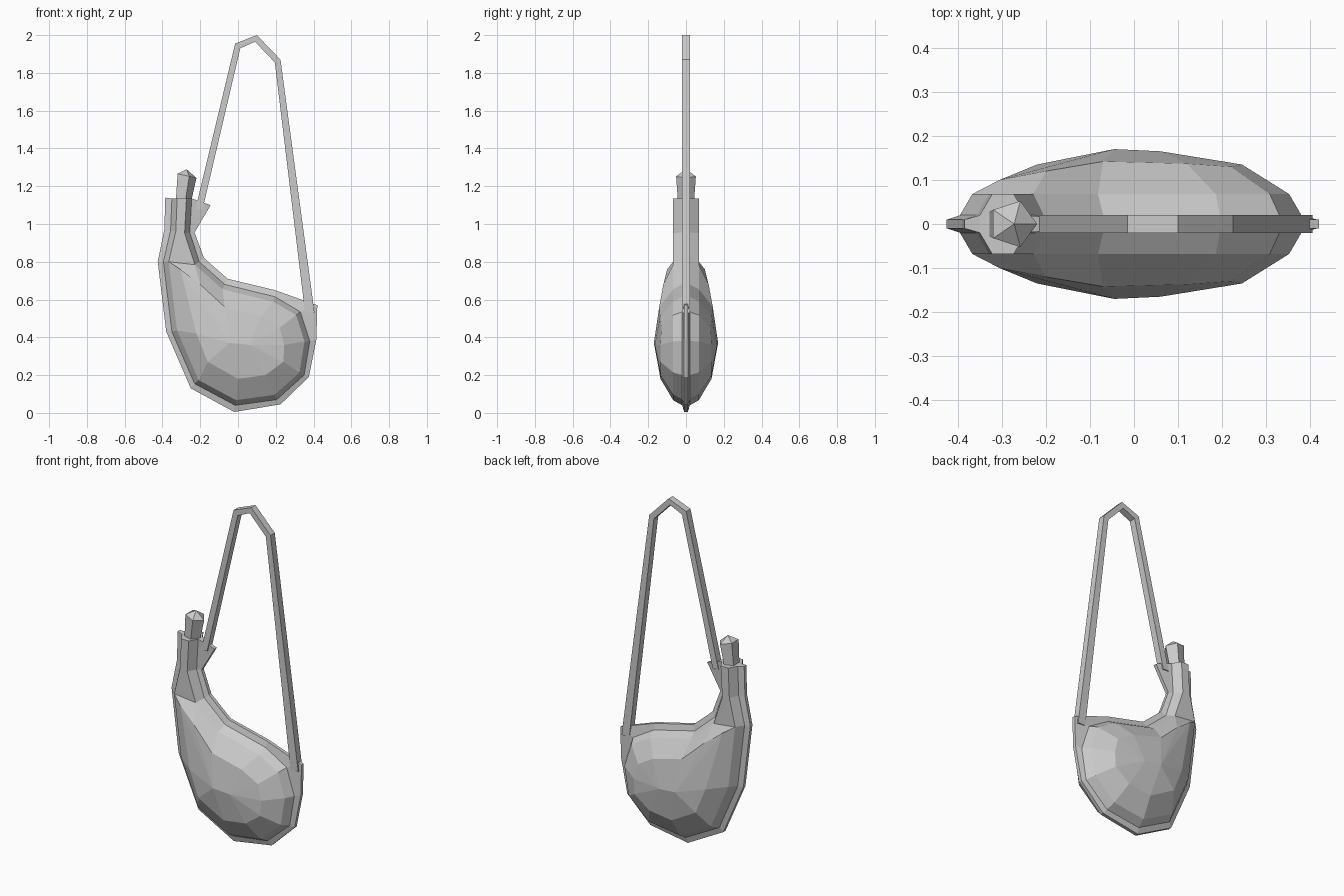
import bpy
import math
from mathutils import Vector

if "Cube" in bpy.data.objects:
    bpy.data.objects.remove(bpy.data.objects["Cube"])


def make_object(name, verts, faces):
    mesh = bpy.data.meshes.new(name)
    mesh.from_pydata([tuple(v) for v in verts], [], faces)
    mesh.validate()
    obj = bpy.data.objects.new(name, mesh)
    bpy.context.collection.objects.link(obj)
    bpy.context.view_layer.objects.active = obj
    bpy.ops.object.select_all(action='DESELECT')
    obj.select_set(True)
    bpy.ops.object.mode_set(mode='EDIT')
    bpy.ops.mesh.select_all(action='SELECT')
    bpy.ops.mesh.normals_make_consistent(inside=False)
    bpy.ops.object.mode_set(mode='OBJECT')
    return obj


# Outline from neck left, down and round to neck right:
# flat seam edge (x, z), then where the seam meets the bag (x, z)
profile = [
    (-.385, 1.14, -.35, 1.135), (-.39, .97, -.357, .965),
    (-.425, .80, -.395, .80), (-.38, .43, -.35, .43),
    (-.25, .13, -.23, .155), (-.02, .005, -.015, .04),
    (.225, .045, .205, .07), (.375, .19, .35, .20),
    (.415, .39, .38, .38), (.42, .57, .33, .535),
    (.195, .65, .195, .615), (-.055, .71, -.07, .68),
    (-.18, .82, -.205, .80), (-.23, .955, -.255, .955),
    (-.145, 1.10, -.245, 1.135)]
# Inner ring of the bulging side: x, depth, z
dome = [(-.305, .10, .76), (-.22, .135, .42), (-.16, .14, .27),
        (0, .135, .18), (.145, .135, .20), (.24, .135, .27),
        (.245, .135, .36), (.22, .13, .45), (.12, .137, .51),
        (-.07, .142, .56), (-.20, .12, .68)]
poles = [(-.045, .17, .37), (.06, .165, .36)]
n, m = len(profile), len(dome)

# Wineskin bag: two mirrored halves with a flat seam
verts, faces = [], []
halves = []
for s in (-1, 1):
    start = len(verts)
    verts += [(p[0], s * .01, p[1]) for p in profile]
    verts += [(p[2], s * .02, p[3]) for p in profile]
    for i in range(n):
        a, b = profile[max(i - 1, 0)], profile[min(i + 1, n - 1)]
        t = Vector((b[2] - a[2], b[3] - a[3])).normalized()
        w = .028
        verts.append((profile[i][2] - t.y * w, s * .068,
                      profile[i][3] + (t.x * w if 0 < i < n - 1 else 0)))
    verts += [(x, s * y, z) for x, y, z in dome + poles]
    O, A, B, C = (start + k * n for k in range(4))
    P = C + m
    halves.append((O, A, B))
    for i in range(n - 1):
        faces.append((O + i, O + i + 1, A + i + 1, A + i))
        faces.append((A + i, A + i + 1, B + i + 1, B + i))
    for i in range(2):
        faces.append((B + i, B + i + 1, B + n - 2 - i, B + n - 1 - i))
    for i in range(m - 1):
        faces.append((B + 2 + i, B + 3 + i, C + i + 1, C + i))
    faces.append((B + 2, C, C + m - 1, B + n - 3))
    near = [P + (1 if 4 <= i <= 8 else 0) for i in range(m)]
    for i in range(m):
        j = (i + 1) % m
        face = [C + i, C + j, near[j]]
        if near[i] != near[j]:
            face.append(near[i])
        faces.append(tuple(face))
(O, A, B), (o, a, b) = halves
for i in range(n - 1):
    faces.append((O + i, O + i + 1, o + i + 1, o + i))
e = n - 1
faces.append((A, B, B + e, A + e, a + e, b + e, b, a))
for i in (0, e):
    faces.append((O + i, A + i, a + i, o + i))
make_object("wineskin_bag", verts, faces)

# Carrying strap
outer = [(-.225, 1.08), (-.015, 1.955), (.1, 2.0), (.225, 1.87), (.405, .53)]
inner = [(-.187, 1.08), (.012, 1.93), (.09, 1.965), (.195, 1.855), (.355, .53)]
verts, faces = [], []
for (ox, oz), (ix, iz) in zip(outer, inner):
    verts += [(ox, -.02, oz), (ox, .02, oz), (ix, .02, iz), (ix, -.02, iz)]
for k in range(0, 16, 4):
    for i in range(4):
        j = (i + 1) % 4
        faces.append((k + i, k + j, k + 4 + j, k + 4 + i))
faces += [(0, 1, 2, 3), (16, 17, 18, 19)]
make_object("strap", verts, faces)

# Five-sided stopper, leaning slightly, with a pointed top
verts, faces = [], []
for cx, r, z, slope in ((-.293, .045, 1.12, 0), (-.275, .055, 1.256, -.22)):
    for i in range(5):
        t = math.tau * i / 5
        dx = r * math.cos(t)
        verts.append((cx + dx, r * math.sin(t), z + slope * dx))
verts.append((-.272, 0, 1.29))
for i in range(5):
    j = (i + 1) % 5
    faces += [(i, j, 5 + j, 5 + i), (5 + i, 5 + j, 10)]
faces.append((0, 1, 2, 3, 4))
make_object("stopper", verts, faces)
